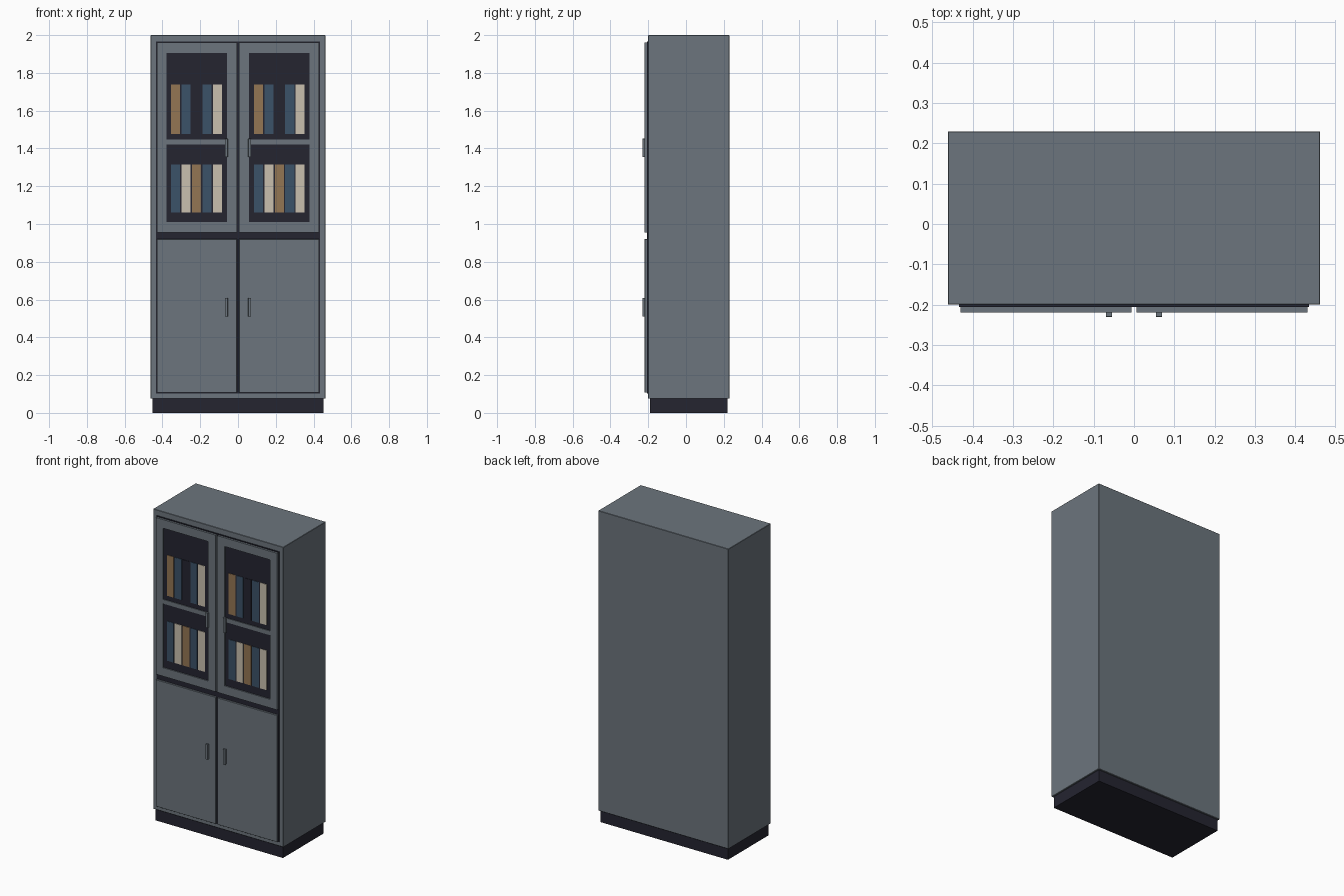
import bpy
import bmesh

if "Cube" in bpy.data.objects:
    bpy.data.objects.remove(bpy.data.objects["Cube"], do_unlink=True)


def material(name, rgb):
    mat = bpy.data.materials.new(name)
    mat.use_nodes = True
    mat.diffuse_color = (*rgb, 1)
    mat.node_tree.nodes["Principled BSDF"].inputs["Base Color"].default_value = (*rgb, 1)
    return mat


GREY = material("slate grey", (0.15, 0.178, 0.205))
DARK = material("dark navy", (0.018, 0.018, 0.03))
CREAM = material("cream", (0.59, 0.53, 0.43))
TAN = material("tan", (0.296, 0.18, 0.088))
BLUE = material("dusty blue", (0.044, 0.084, 0.138))


def boxes(name, mat, spans, bevel=0):
    """One object made of boxes, each given as (x, y, z) ranges."""
    bm = bmesh.new()
    for span in spans:
        verts = bmesh.ops.create_cube(bm, size=1)["verts"]
        for v in verts:
            for axis, (a, b) in enumerate(span):
                v.co[axis] = (a + b) / 2 + v.co[axis] * (b - a)
    mesh = bpy.data.meshes.new(name)
    bm.to_mesh(mesh)
    bm.free()
    mesh.materials.append(mat)
    obj = bpy.data.objects.new(name, mesh)
    bpy.context.collection.objects.link(obj)
    if bevel:
        mod = obj.modifiers.new("soft edges", "BEVEL")
        mod.width = bevel
        mod.segments = 1
    return obj


# Carcass, plinth and the dark backing that shows around the doors
boxes("carcass", GREY, [((-0.462, 0.462), (-0.2, 0.23), (0.075, 2.0))], 0.002)
boxes("plinth", DARK, [((-0.452, 0.452), (-0.19, 0.22), (0, 0.08))])
boxes("door_backing", DARK, [((-0.434, 0.434), (-0.206, -0.195), (0.103, 1.965))])

DOOR_Y = (-0.219, -0.206)
HANDLE_Y = (-0.231, -0.218)
INNER, OUTER = 0.006, 0.43
WIN_IN, WIN_OUT = 0.059, 0.379
WIN_LOW, WIN_HIGH = 1.01, 1.905
LOW, HIGH = 0.955, 1.96

for side, sign in (("left", 1), ("right", -1)):
    def across(a, b):
        return tuple(sorted((a * sign, b * sign)))

    # Solid lower door
    boxes(f"{side}_lower_door", GREY, [(across(INNER, OUTER), DOOR_Y, (0.107, 0.92))], 0.001)

    # Framed upper door: two stiles and two rails
    boxes(f"{side}_upper_door_frame", GREY, [
        (across(INNER, WIN_IN), DOOR_Y, (LOW, HIGH)),
        (across(WIN_OUT, OUTER), DOOR_Y, (LOW, HIGH)),
        (across(WIN_IN, WIN_OUT), DOOR_Y, (LOW, WIN_LOW)),
        (across(WIN_IN, WIN_OUT), DOOR_Y, (WIN_HIGH, HIGH)),
    ])
    boxes(f"{side}_window_panel", DARK,
          [(across(WIN_IN, WIN_OUT), (-0.212, -0.206), (WIN_LOW, WIN_HIGH))])
    boxes(f"{side}_shelf", GREY,
          [(across(WIN_IN, WIN_OUT), (-0.217, -0.21), (1.42, 1.447))])

    # Pull handles near the centre line
    for level, z in (("upper", (1.355, 1.452)), ("lower", (0.51, 0.608))):
        boxes(f"{side}_{level}_handle", GREY, [(across(0.054, 0.07), HANDLE_Y, z)], 0.001)

    # Two rows of books, in the same order behind both doors
    start = min(across(WIN_IN, WIN_OUT)) + 0.025
    rows = (("upper", (1.477, 1.738), (TAN, BLUE, DARK, BLUE, CREAM)),
            ("lower", (1.06, 1.314), (BLUE, CREAM, TAN, BLUE, CREAM)))
    for row, z, colours in rows:
        for i, colour in enumerate(colours):
            x = start + i * 0.0553
            boxes(f"{side}_{row}_book_{i + 1}", colour,
                  [((x, x + 0.048), (-0.215, -0.21), z)])
